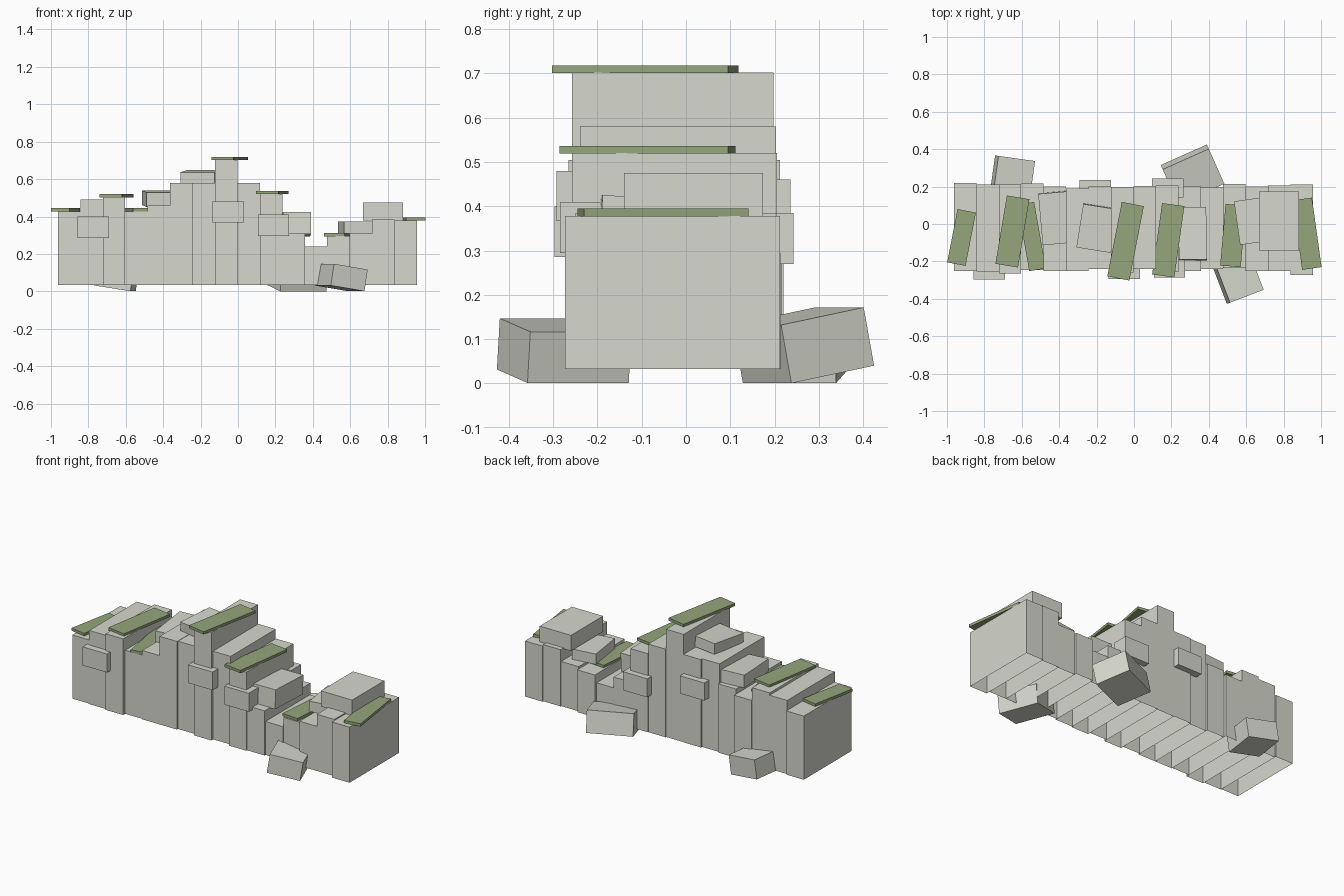
import bpy
import bmesh
from math import radians
from mathutils import Matrix, Vector, Euler


def colour(name, rgb):
    m = bpy.data.materials.new(name)
    m.diffuse_color = (*rgb, 1)
    return m


moss = colour("moss_green", (0.30, 0.38, 0.20))
stone = colour("weathered_stone", (0.67, 0.69, 0.61))


def block(name, loc, size, rot=(0, 0, 0), mat=stone, open_bottom=False):
    """Box with its size baked into the mesh, rotation in degrees."""
    bpy.ops.mesh.primitive_cube_add(size=1)
    ob = bpy.context.object
    ob.name = ob.data.name = name
    ob.data.transform(Matrix.Diagonal(Vector(size).to_4d()))
    ob.location = loc
    ob.rotation_euler = Euler([radians(a) for a in rot])
    ob.data.materials.append(mat)
    if open_bottom:
        bm = bmesh.new()
        bm.from_mesh(ob.data)
        bm.normal_update()
        bmesh.ops.delete(bm, geom=[f for f in bm.faces if f.normal.z < -0.9], context='FACES')
        bm.to_mesh(ob.data)
        bm.free()
    return ob


# Wall body: 16 equal open-bottomed slices with a ruined skyline (top, front y, back y)
BASE, STEP, LEFT = 0.033, 0.12, -0.963
slices = [
    (0.428, -0.25, 0.22), (0.49, -0.255, 0.212), (0.505, -0.265, 0.212), (0.428, -0.245, 0.217),
    (0.46, -0.25, 0.20), (0.58, -0.25, 0.19), (0.578, -0.24, 0.20), (0.702, -0.258, 0.198),
    (0.58, -0.24, 0.203), (0.52, -0.257, 0.205), (0.31, -0.25, 0.20), (0.24, -0.24, 0.195),
    (0.295, -0.235, 0.213), (0.31, -0.25, 0.20), (0.385, -0.25, 0.205), (0.378, -0.273, 0.212),
]
for i, (top, y0, y1) in enumerate(slices):
    block(f"wall_slice_{i + 1}",
          (LEFT + STEP * (i + 0.5), (y0 + y1) / 2, (BASE + top) / 2),
          (STEP, y1 - y0, top - BASE), open_bottom=True)

# Bricks standing proud of the faces: x, outer y, bottom z, top z
for i, (x, y, z0, z1) in enumerate([
        (-0.775, -0.297, 0.285, 0.40), (-0.053, -0.293, 0.367, 0.48), (0.19, -0.285, 0.295, 0.41),
        (-0.207, 0.236, 0.35, 0.46), (0.18, 0.243, 0.27, 0.385)]):
    side = 1 if y > 0 else -1
    block(f"proud_brick_{i + 1}", (x, y - side * 0.05, (z0 + z1) / 2), (0.168, 0.10, z1 - z0))

# Loose stones resting on the broken top
block("loose_stone_1", (-0.418, 0.032, 0.495), (0.165, 0.275, 0.078), (2, 0, 5))
block("loose_stone_2", (-0.198, -0.022, 0.61), (0.185, 0.235, 0.065), (3, 0, -9))
block("loose_stone_3", (0.313, -0.053, 0.359), (0.15, 0.28, 0.118), (-3, 0, 1))
block("loose_stone_4", (0.625, 0.015, 0.342), (0.15, 0.235, 0.065), (0, 0, 8))
block("loose_stone_5", (0.775, 0.017, 0.427), (0.215, 0.315, 0.097))

# Moss slabs: x, y, z, width, length, turn
for i, (x, y, z, w, l, turn) in enumerate([
        (-0.922, -0.072, 0.436, 0.10, 0.29, -11), (-0.65, -0.04, 0.511, 0.122, 0.37, -9.5),
        (-0.547, -0.067, 0.436, 0.09, 0.36, 10), (-0.045, -0.092, 0.71, 0.12, 0.405, -11),
        (0.183, -0.087, 0.528, 0.12, 0.385, -8), (0.53, -0.062, 0.303, 0.11, 0.33, -5),
        (0.925, -0.052, 0.386, 0.105, 0.375, 8)]):
    block(f"moss_slab_{i + 1}", (x, y, z), (w, l, 0.017), (0, 0, turn), moss)

# Fallen rubble on the ground
block("rubble_back_left", (-0.65, 0.25, 0.074), (0.20, 0.205, 0.117), (0, 9, -8))
block("rubble_back_right", (0.313, 0.265, 0.086), (0.27, 0.208, 0.134), (11, 0, 24))
block("rubble_front", (0.551, -0.275, 0.074), (0.195, 0.245, 0.117), (0, 9, 21))
